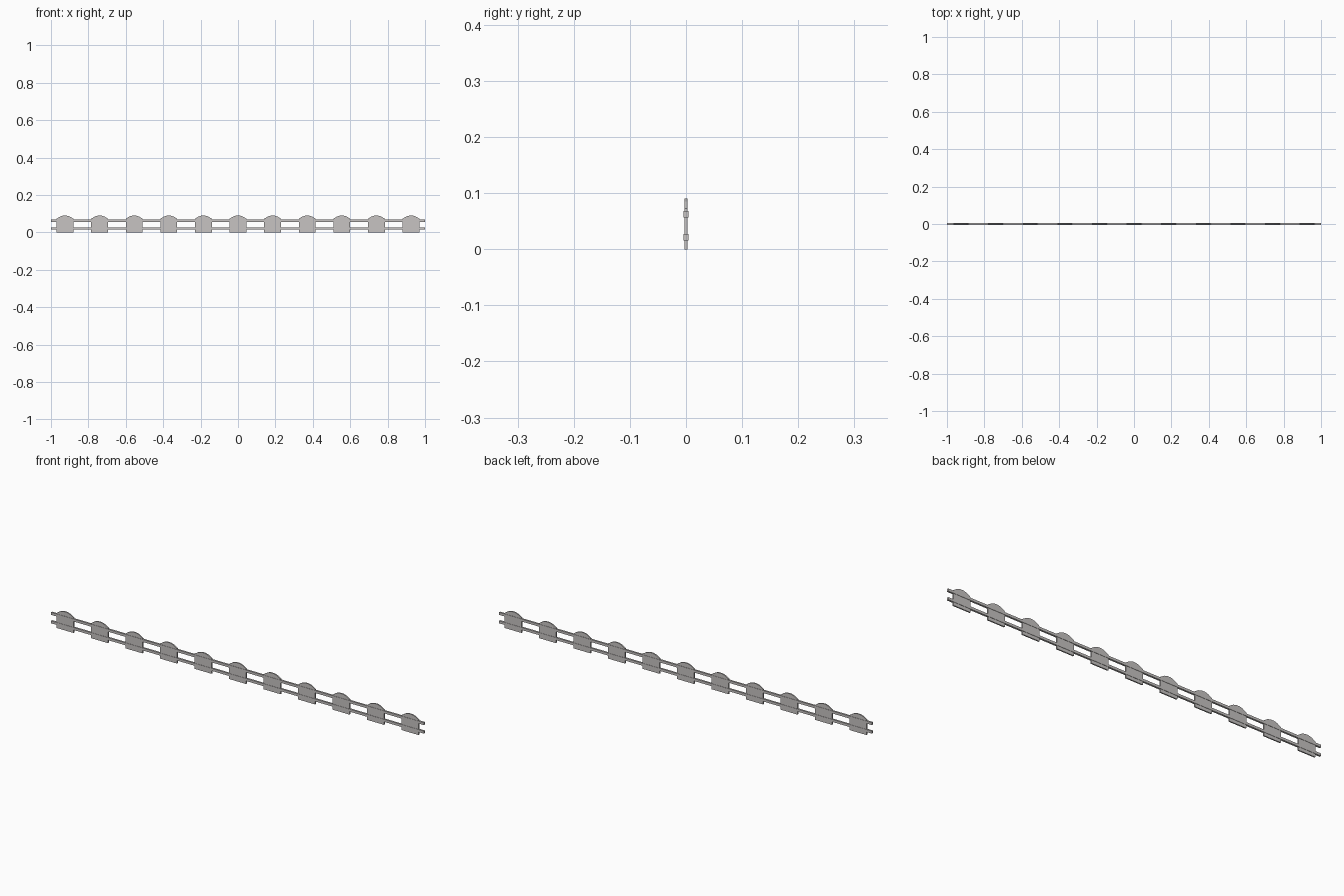
import bpy, bmesh

if "Cube" in bpy.data.objects:
    bpy.data.objects.remove(bpy.data.objects["Cube"])

COUNT, SPACING = 11, 0.185


def material(name, rgb):
    m = bpy.data.materials.new(name)
    m.diffuse_color = (*rgb, 1)
    m.use_nodes = True
    m.node_tree.nodes["Principled BSDF"].inputs["Base Color"].default_value = m.diffuse_color
    return m


def extrude_profile(name, points, depth, mat):
    """Flat x/z outline extruded along y, centred on y = 0."""
    bm = bmesh.new()
    face = bm.faces.new([bm.verts.new((x, -depth / 2, z)) for x, z in points])
    out = bmesh.ops.extrude_face_region(bm, geom=[face])
    verts = [g for g in out["geom"] if isinstance(g, bmesh.types.BMVert)]
    bmesh.ops.translate(bm, verts=verts, vec=(0, depth, 0))
    bmesh.ops.recalc_face_normals(bm, faces=bm.faces)
    me = bpy.data.meshes.new(name)
    bm.to_mesh(me)
    bm.free()
    me.materials.append(mat)
    ob = bpy.data.objects.new(name, me)
    bpy.context.collection.objects.link(ob)
    return ob


wood = material("weathered_grey", (0.57, 0.55, 0.54))

# Pickets: straight sides with a shallow faceted crown
right = [(0.045, 0), (0.045, 0.073), (0.026, 0.085), (0.009, 0.090)]
outline = right + [(-x, z) for x, z in reversed(right)]
picket = extrude_profile("picket", outline, 0.006, wood)
picket.location.x = -SPACING * (COUNT - 1) / 2
array = picket.modifiers.new("row", "ARRAY")
array.count = COUNT
array.use_relative_offset = False
array.use_constant_offset = True
array.constant_offset_displace = (SPACING, 0, 0)

# Two rails running through the pickets
for name, z in (("lower_rail", 0.0215), ("upper_rail", 0.0625)):
    h = 0.006
    extrude_profile(name, [(-1, z - h), (1, z - h), (1, z + h), (-1, z + h)], 0.009, wood)
